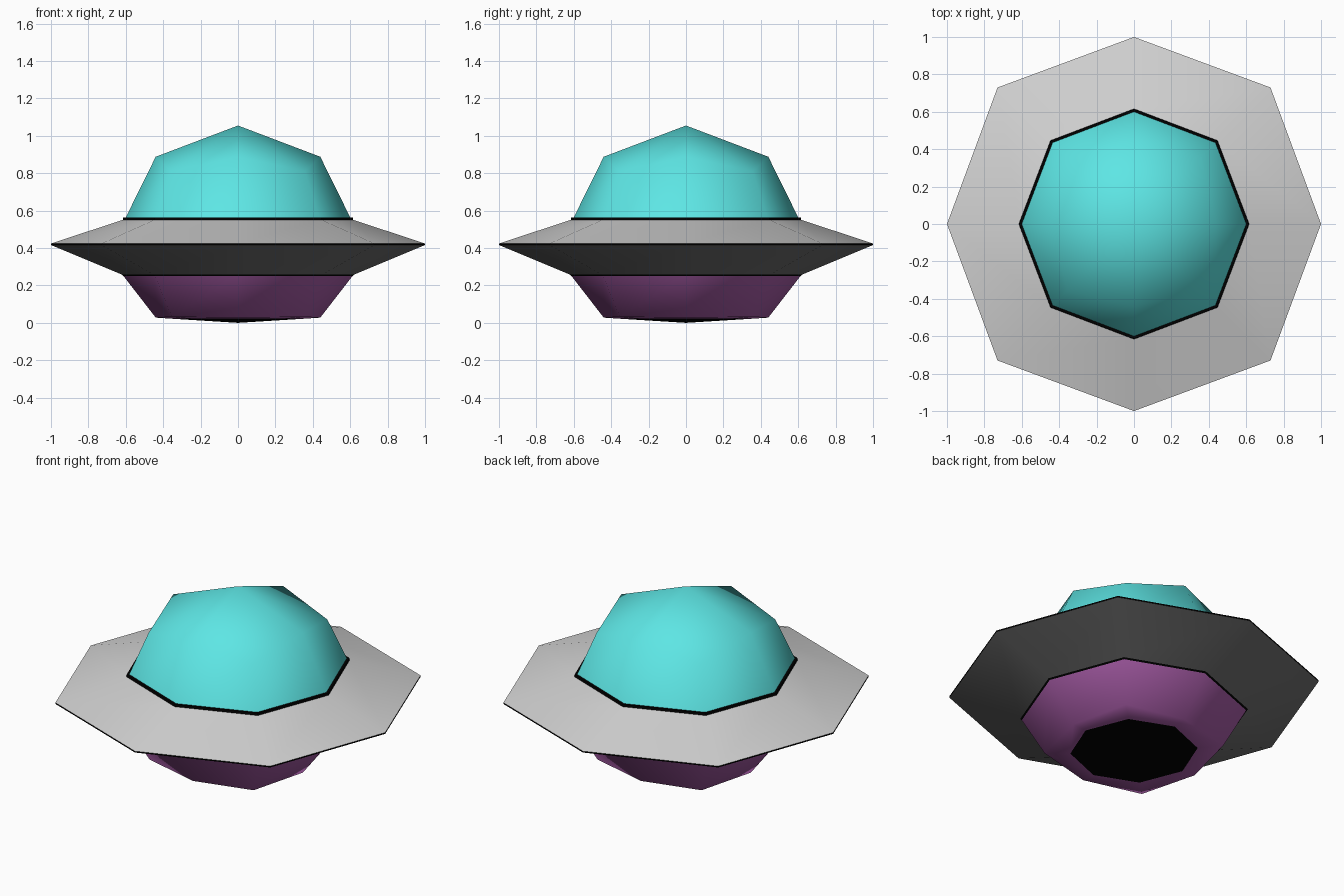
import bpy, bmesh, math

if "Cube" in bpy.data.objects:
    bpy.data.objects.remove(bpy.data.objects["Cube"])


def material(name, rgb):
    m = bpy.data.materials.new(name)
    m.diffuse_color = (*rgb, 1)
    m.use_nodes = True
    m.node_tree.nodes["Principled BSDF"].inputs["Base Color"].default_value = m.diffuse_color
    return m


CYAN = material("cyan glass", (0.11, 0.79, 0.78))
GREY = material("light grey metal", (0.64, 0.64, 0.64))
DARK = material("dark grey metal", (0.17, 0.17, 0.17))
PURPLE = material("purple", (0.38, 0.105, 0.38))
BLACK = material("black", (0.0, 0.0, 0.0))


def eight_sided(name, rows, mat, angle):
    """Skin eight-sided rings. Row: (axis radius, z, corner radius, corner z);
    a row with zero radius closes the shape with a point."""
    bm = bmesh.new()
    rings = []
    for r, z, rc, zc in rows:
        if r == 0:
            rings.append([bm.verts.new((0, 0, z))] * 8)
            continue
        ring = []
        for i in range(8):
            a = i * math.pi / 4
            rad, h = (rc, zc) if i % 2 else (r, z)
            ring.append(bm.verts.new((rad * math.cos(a), rad * math.sin(a), h)))
        rings.append(ring)
    for lo, hi in zip(rings, rings[1:]):
        for i in range(8):
            j = (i + 1) % 8
            quad = list(dict.fromkeys((lo[i], lo[j], hi[j], hi[i])))
            bm.faces.new(quad)
    me = bpy.data.meshes.new(name)
    bm.to_mesh(me)
    bm.free()
    me.materials.append(mat)
    ob = bpy.data.objects.new(name, me)
    bpy.context.collection.objects.link(ob)
    bpy.ops.object.select_all(action='DESELECT')
    ob.select_set(True)
    bpy.context.view_layer.objects.active = ob
    bpy.ops.object.shade_smooth_by_angle(angle=math.radians(angle))
    return ob


def ring(r, z, k=1.025):
    return (r, z, r * k, z)


# Dome: coarse rounded cap whose corners sit lower than its axis points
eight_sided("dome", [ring(0.602, 0.56), (0.44, 0.888, 0.505, 0.81),
                     (0, 1.055, 0, 0)], CYAN, 70)

# Black trim around the foot of the dome
eight_sided("dome_trim", [ring(0.616, 0.55), ring(0.614, 0.564),
                          ring(0.594, 0.564)], BLACK, 30)

# Saucer: upper and lower sloping plates
eight_sided("saucer_top", [ring(1.0, 0.424, 1.032), ring(0.612, 0.552)], GREY, 50)
eight_sided("saucer_underside", [ring(0.616, 0.256), ring(1.0, 0.416, 1.032)], DARK, 50)

# Thin black edge of the saucer
eight_sided("saucer_edge", [ring(1.0, 0.416, 1.032), ring(1.0, 0.424, 1.032)], BLACK, 30)

# Black trim above the lower hull
eight_sided("hull_trim", [ring(0.612, 0.25), ring(0.622, 0.259)], BLACK, 30)

# Lower hull, with a nearly flat bottom border
eight_sided("lower_hull", [ring(0.352, 0.022, 1.01), (0.44, 0.028, 0.50, 0.032),
                           ring(0.612, 0.25)], PURPLE, 60)

# Black hatch closing the bottom
eight_sided("bottom_hatch", [(0, 0, 0, 0), ring(0.352, 0.022, 1.01)], BLACK, 40)
